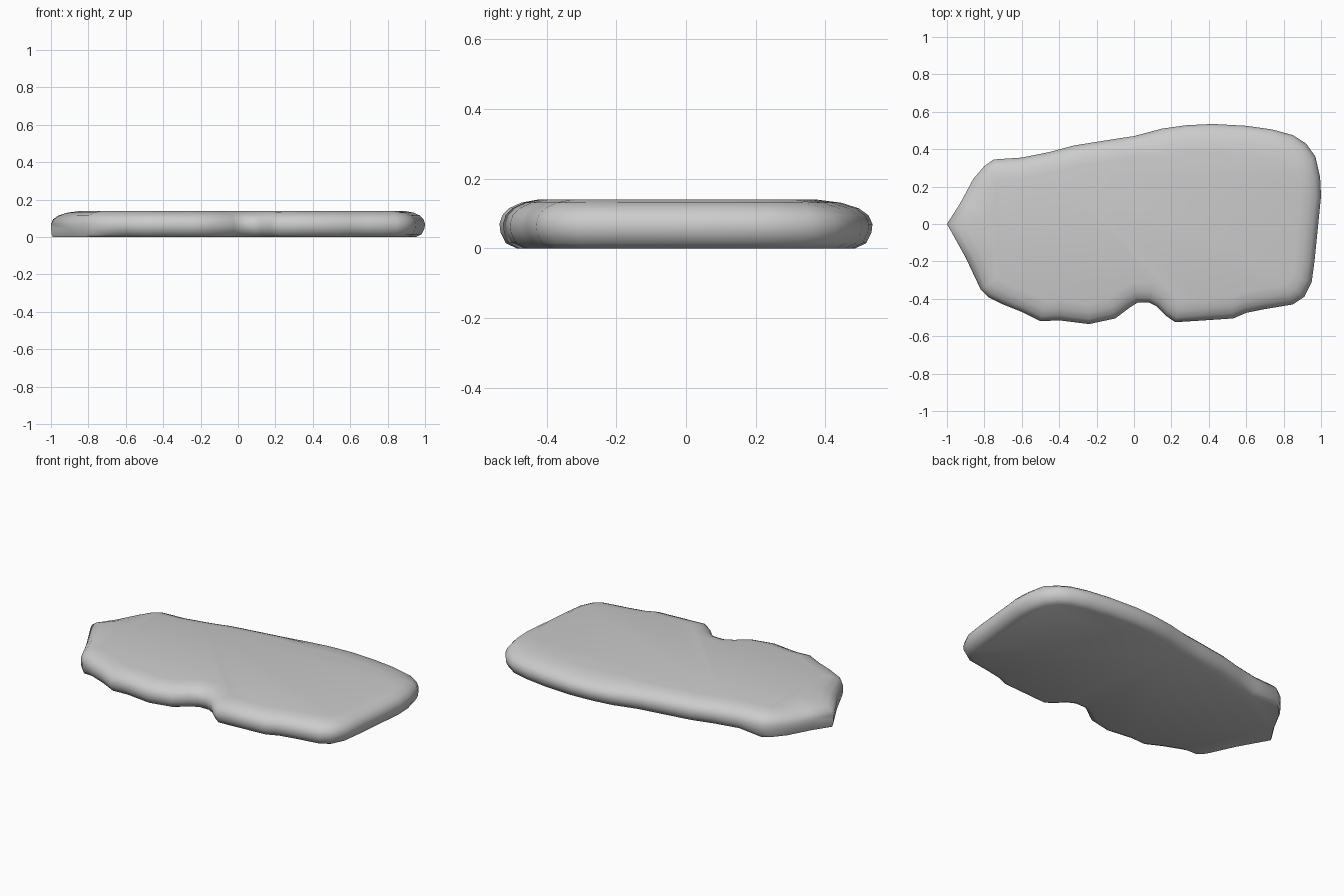
import bpy, bmesh
from mathutils import Vector

if "Cube" in bpy.data.objects:
    bpy.data.objects.remove(bpy.data.objects["Cube"])

# Widest outline of the slab, clockwise from the pointed left end
OUTLINE = [(-1, 0), (-.93, .11), (-.86, .24), (-.80, .31), (-.75, .345), (-.6, .355),
           (-.45, .385), (-.32, .42), (-.1, .455), (0, .47), (.15, .51), (.28, .528),
           (.42, .535), (.6, .525), (.74, .505), (.85, .475), (.92, .43), (.97, .36), (.995, .25),
           (1, .15), (.985, 0), (.965, -.2), (.95, -.31), (.91, -.39), (.85, -.43),
           (.7, -.455), (.6, -.475), (.53, -.505), (.38, -.515), (.22, -.525), (.17, -.49),
           (.12, -.44), (.08, -.42), (.02, -.42), (-.02, -.445), (-.1, -.505),
           (-.24, -.535), (-.4, -.515), (-.5, -.52), (-.6, -.47), (-.7, -.43),
           (-.78, -.39), (-.82, -.35), (-.9, -.18)]
# Rounded edge section, bottom to top: (inset, height)
SECTION = [(.05, 0), (.018, .015), (.003, .045), (0, .07), (.008, .095),
           (.027, .115), (.062, .131), (.11, .14)]

pts = [Vector(p) for p in OUTLINE]
n = len(pts)

# Inward directions, smoothed along the outline
raw = []
for i in range(n):
    t = (pts[(i + 1) % n] - pts[i - 1]).normalized()
    raw.append(Vector((t.y, -t.x)))
inward = [(raw[i - 1] + raw[i] * 2 + raw[(i + 1) % n]).normalized() for i in range(n)]

bm = bmesh.new()
rings = []
for inset, z in SECTION:
    ring = []
    for p, d in zip(pts, inward):
        k = 1.0
        if z < .07 and p.x < -.7:
            k = .2                      # tip runs straight down to the ground
        elif z > .07 and (p.x < -.85 or (p.y > .4 and p.x > 0)):
            k = 1.45                    # longer bevel at tip and back edge
        q = p + d * inset * k
        ring.append(bm.verts.new((q.x, q.y, z)))
    rings.append(ring)
for a, b in zip(rings, rings[1:]):
    for i in range(n):
        j = (i + 1) % n
        bm.faces.new((a[i], a[j], b[j], b[i]))
bm.faces.new(rings[0])
bm.faces.new(rings[-1])
bmesh.ops.recalc_face_normals(bm, faces=bm.faces)

mesh = bpy.data.meshes.new("stone_slab")
bm.to_mesh(mesh)
bm.free()
slab = bpy.data.objects.new("stone_slab", mesh)
bpy.context.collection.objects.link(slab)
bpy.context.view_layer.objects.active = slab
slab.select_set(True)
bpy.ops.object.shade_smooth_by_angle(angle=1.0)
